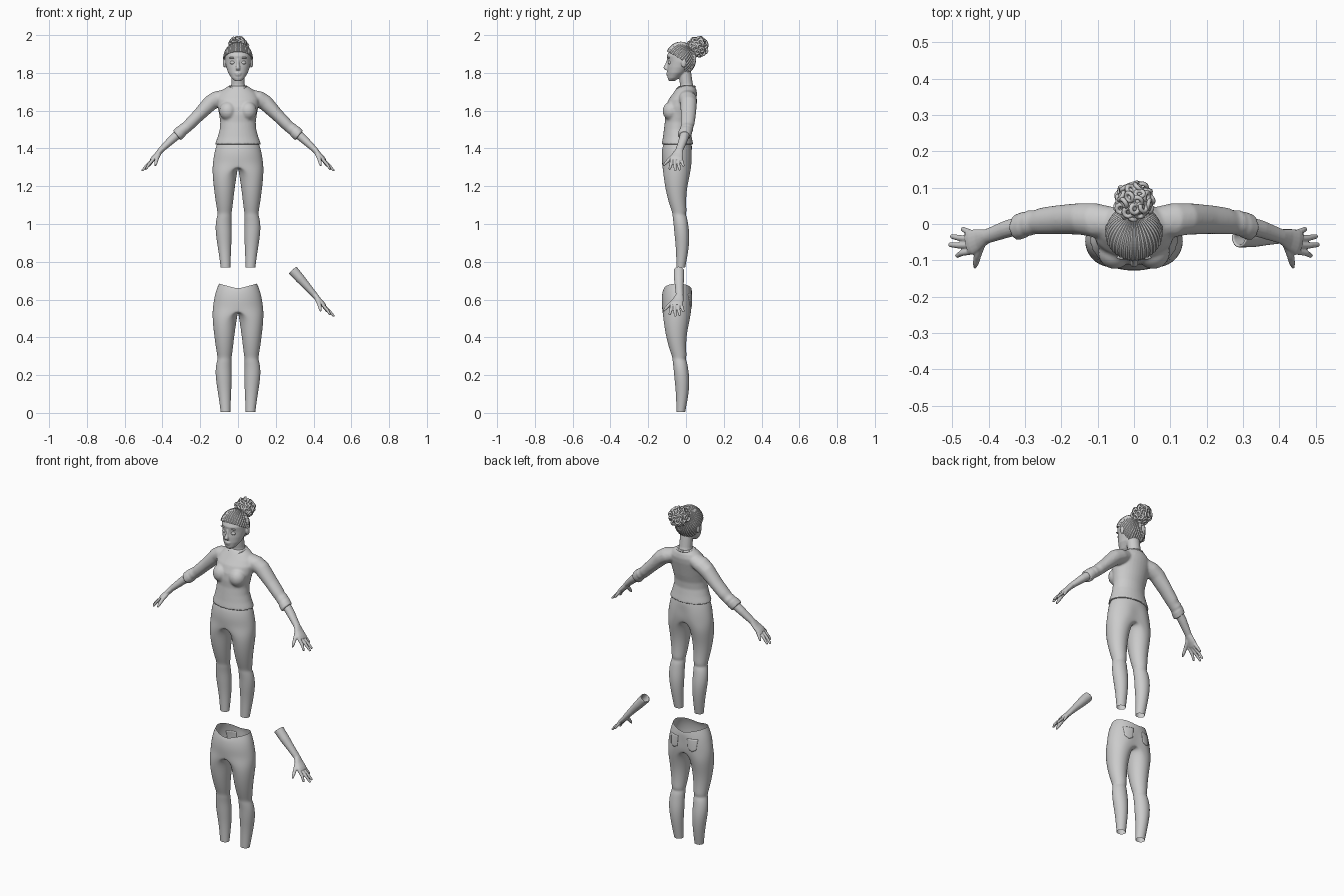
import bpy, bmesh, math, random
from mathutils import Vector, Matrix

cube = bpy.data.objects.get("Cube")
if cube:
    bpy.data.objects.remove(cube)
random.seed(4)

clay = bpy.data.materials.new("plain grey")
clay.use_nodes = True
GREY = (0.6, 0.6, 0.6, 1)
clay.diffuse_color = GREY
clay.node_tree.nodes["Principled BSDF"].inputs["Base Color"].default_value = GREY


def finish(bm, name, smooth=True, mirror=False):
    """Turn a bmesh into a named object."""
    bmesh.ops.recalc_face_normals(bm, faces=bm.faces[:])
    for f in bm.faces:
        f.smooth = smooth
    me = bpy.data.meshes.new(name)
    bm.to_mesh(me)
    bm.free()
    me.materials.append(clay)
    ob = bpy.data.objects.new(name, me)
    bpy.context.collection.objects.link(ob)
    if mirror:
        mod = ob.modifiers.new("mirror", 'MIRROR')
        mod.use_clip = True
    return ob


def fuse(ob, voxel, relax):
    """Melt overlapping volumes into one soft skin."""
    mod = ob.modifiers.new("fuse", 'REMESH')
    mod.mode = 'VOXEL'
    mod.voxel_size = voxel
    mod.use_smooth_shade = True
    mod = ob.modifiers.new("relax", 'SMOOTH')
    mod.factor = 0.5
    mod.iterations = relax


def strip(bm, a, b, closed=True):
    n = len(a)
    for i in range(n if closed else n - 1):
        j = (i + 1) % n
        bm.faces.new((a[i], a[j], b[j], b[i]))


def loft(bm, rings):
    for a, b in zip(rings, rings[1:]):
        strip(bm, a, b)
    bm.faces.new(rings[0])
    bm.faces.new(rings[-1])


def oval(bm, z, x0, x1, front, back, count, steps):
    """Points of a level oval, from the front round by +x to the back."""
    cx, cy = (x0 + x1) / 2, (front + back) / 2
    rx, ry = (x1 - x0) / 2, (back - front) / 2
    return [bm.verts.new((cx + rx * math.sin(i * math.tau / steps),
                          cy - ry * math.cos(i * math.tau / steps), z))
            for i in range(count)]


def stack(bm, rows):
    loft(bm, [oval(bm, z, -w, w, f, b, 32, 32) for z, w, f, b in rows])


def tube(bm, rows, side=(0, 1, 0), n=16):
    """Rows of x, y, z, half width along side, half thickness."""
    d = (Vector(rows[-1][:3]) - Vector(rows[0][:3])).normalized()
    u = Vector(side)
    u = (u - d * u.dot(d)).normalized()
    w = d.cross(u)
    rings = []
    for x, y, z, a, b in rows:
        rings.append([bm.verts.new(Vector((x, y, z)) + u * a * math.cos(k * math.tau / n)
                                   + w * b * math.sin(k * math.tau / n)) for k in range(n)])
    loft(bm, rings)


def blob(bm, pos, size):
    m = Matrix.Translation(pos) @ Matrix.Diagonal((*size, 1))
    bmesh.ops.create_uvsphere(bm, u_segments=20, v_segments=12, radius=1, matrix=m)


def torus(bm, matrix, big, small, n=12, m=6):
    rings = []
    for i in range(n):
        a = i * math.tau / n
        rings.append([bm.verts.new(matrix @ Vector((
            (big + small * math.cos(j * math.tau / m)) * math.cos(a),
            (big + small * math.cos(j * math.tau / m)) * math.sin(a),
            small * math.sin(j * math.tau / m)))) for j in range(m)])
    for i in range(n):
        strip(bm, rings[i], rings[(i + 1) % n])


# Trousers: half a pelvis that splits into one leg, then mirrored
HIPS = [(1.45, .103, -.118, .03), (1.41, .12, -.126, .034),
        (1.365, .13, -.132, .04), (1.32, .137, -.128, .04)]
LEG = [(1.27, .004, .137, -.122, .025), (1.18, .018, .128, -.11, .003),
       (1.10, .027, .116, -.088, .001), (1.065, .032, .11, -.075, .004),
       (1.05, .035, .108, -.072, -.002), (1.035, .033, .113, -.071, .006),
       (1.0, .034, .12, -.066, .012), (.945, .032, .119, -.062, .02),
       (.87, .036, .106, -.053, .016), (.77, .04, .092, -.051, -.004)]


def trousers(name, drop):
    bm = bmesh.new()
    prev = None
    for z, w, f, b in HIPS:
        arc = oval(bm, z, -w, w, f, b, 9, 16)
        arc[0].co.x = arc[-1].co.x = 0
        if z > 1.43:
            for v in arc:
                v.co.z -= 0.028 * (1 - abs(v.co.x) / w)
        elif z < 1.38:
            arc[-1].co.y -= 0.014
        if prev:
            strip(bm, prev, arc, False)
        prev = arc
    front, back = prev[0].co.y, prev[-1].co.y
    for j in range(1, 8):
        t = j * math.pi / 8
        y = (front + back) / 2 + (back - front) / 2 * math.cos(t)
        prev.append(bm.verts.new((0, y, 1.32 - 0.02 * math.sin(t))))
    for z, x0, x1, f, b in LEG:
        ring = oval(bm, z, x0, x1, f, b, 16, 16)
        strip(bm, prev, ring)
        prev = ring
    bmesh.ops.translate(bm, verts=bm.verts[:], vec=(0, 0, -drop))
    ob = finish(bm, name, mirror=True)
    ob.modifiers.new("soften", 'SUBSURF').levels = 2
    ob.modifiers["soften"].render_levels = 2
    return ob


trousers("worn_trousers", 0)
spare = trousers("spare_trousers", 0.765)

# Back pockets laid on the spare trousers
bm = bmesh.new()
bmesh.ops.create_grid(bm, x_segments=8, y_segments=8, size=0.026)
for v in bm.verts:
    x, h = v.co.x, v.co.y
    tip = 0.012 * (1 - abs(x) / 0.026) if h < 0 else 0
    v.co = (x * (1 + h * 4) + 0.058, 0.07, 0.6 + h * 1.15 - tip)
pockets = finish(bm, "back_pockets", mirror=True)
mod = pockets.modifiers.new("lay", 'SHRINKWRAP')
mod.target = spare
mod.wrap_method = 'PROJECT'
mod.use_project_x = mod.use_project_z = False
mod.use_project_y = True
mod.use_negative_direction = True
mod.use_positive_direction = False
mod.offset = 0.002
pockets.modifiers.new("cloth", 'SOLIDIFY').thickness = 0.003

# Shirt: torso, bust and sleeves fused together
bm = bmesh.new()
stack(bm, [(1.422, .122, -.129, .038), (1.46, .108, -.122, .03), (1.50, .097, -.117, .023),
           (1.54, .094, -.112, .026), (1.58, .1, -.113, .037), (1.62, .108, -.108, .046),
           (1.66, .112, -.092, .055), (1.69, .1, -.07, .059), (1.715, .075, -.053, .054),
           (1.732, .048, -.04, .044)])
for s in (-1, 1):
    blob(bm, (s * .053, -.078, 1.598), (.046, .046, .05))
    sleeve = [(.05, .005, 1.685, .04, .035), (.105, .01, 1.665, .048, .044),
              (.147, .014, 1.64, .044, .042), (.21, .012, 1.575, .04, .034),
              (.255, .008, 1.53, .037, .032), (.272, .005, 1.513, .033, .03),
              (.288, .003, 1.502, .036, .032), (.296, 0, 1.495, .033, .03),
              (.301, -.002, 1.49, .037, .034), (.324, -.01, 1.468, .036, .033)]
    tube(bm, [(s * r[0], *r[1:]) for r in sleeve])
fuse(finish(bm, "shirt"), 0.006, 4)

# Collar band with a small notch at the front
bm = bmesh.new()
torus(bm, Matrix.Translation((0, 0, 1.727)), 0.047, 0.005, 32, 8)
for v in bm.verts:
    if v.co.y < 0:
        v.co.z -= 0.03 * max(0, 1 - abs(v.co.x) / 0.045)
        v.co.y *= 1.1
finish(bm, "collar")


# Hands with forearm, palm and five fingers
def hand(name, forearm, drop, mirror):
    bm = bmesh.new()
    palm = [(.405, -.034, 1.395, .02, .016), (.428, -.043, 1.367, .03, .014),
            (.447, -.05, 1.348, .035, .013), (.459, -.052, 1.337, .032, .009)]
    tube(bm, forearm + palm)
    # base y, bend x y z, tip x y z
    fingers = [(-.026, .462, -.019, 1.322, .475, -.014, 1.304),
               (-.042, .482, -.038, 1.31, .505, -.034, 1.284),
               (-.059, .485, -.059, 1.308, .51, -.057, 1.28),
               (-.075, .474, -.08, 1.313, .49, -.087, 1.288)]
    for y, bx, by, bz, tx, ty, tz in fingers:
        tube(bm, [(.444, y, 1.347, .009, .009), (bx, by, bz, .0085, .008),
                  (tx - .004, ty, tz + .004, .007, .006), (tx, ty, tz, .004, .003)], n=10)
    tube(bm, [(.418, -.05, 1.375, .013, .012), (.43, -.085, 1.345, .011, .01),
              (.435, -.108, 1.322, .009, .008), (.438, -.121, 1.308, .004, .004)],
         side=(1, 0, 1), n=10)
    bmesh.ops.translate(bm, verts=bm.verts[:], vec=(0, 0, -drop))
    ob = finish(bm, name, mirror=mirror)
    fuse(ob, 0.003, 3)


hand("worn_hands", [(.28, .004, 1.508, .027, .026), (.35, -.014, 1.447, .024, .022)], 0, True)
hand("spare_hand", [(.325, -.037, 1.485, .015, .015), (.289, -.037, 1.526, .021, .021),
                    (.289, -.037, 1.526, .028, .028), (.33, -.037, 1.48, .027, .025),
                    (.37, -.036, 1.435, .022, .02)], 0.77, False)

# Head, neck, nose, lips and ears
bm = bmesh.new()
stack(bm, [(1.757, .016, -.092, -.06), (1.772, .034, -.097, -.035), (1.80, .052, -.099, 0),
           (1.83, .062, -.099, .028), (1.86, .068, -.096, .042), (1.89, .068, -.101, .042),
           (1.92, .06, -.088, .035), (1.94, .042, -.07, .02), (1.95, .025, -.05, 0)])
tube(bm, [(0, .004, 1.70, .045, .045), (0, .002, 1.74, .034, .036),
          (0, -.008, 1.81, .034, .036)])
tube(bm, [(0, -.095, 1.872, .006, .006), (0, -.102, 1.845, .007, .008),
          (0, -.109, 1.826, .012, .011), (0, -.106, 1.815, .01, .008)], side=(1, 0, 0))
blob(bm, (0, -.098, 1.798), (.018, .007, .005))
blob(bm, (0, -.097, 1.789), (.015, .007, .005))
for s in (-1, 1):
    blob(bm, (s * .072, -.012, 1.852), (.008, .014, .024))
fuse(finish(bm, "head"), 0.004, 2)

# Eyes and brows
bm = bmesh.new()
for s in (-1, 1):
    blob(bm, (s * .028, -.084, 1.854), (.014, .012, .01))
finish(bm, "eyes")
bm = bmesh.new()
for s in (-1, 1):
    blob(bm, (s * .03, -.092, 1.88), (.018, .006, .004))
finish(bm, "brows")


# Combed hair: ridged strands running from the bun to the hairline
def hairline(y):
    if y > 0:
        return 1.80
    return 1.80 - 3.5 * y if y > -.02 else 1.86 - .55 * y


bm = bmesh.new()
turn = Matrix.Rotation(math.radians(-45), 3, 'X')
centre = Vector((0, -.028, 1.875))
strands, steps = 80, 16


def scalp(phi, theta, grow=1):
    p = turn @ Vector((math.sin(theta) * math.cos(phi), math.sin(theta) * math.sin(phi),
                       math.cos(theta)))
    return centre + Vector((p.x * .077, p.y * .08, p.z * .088)) * grow


columns = []
for i in range(strands):
    phi, end = i * math.tau / strands, 0.2
    while end < 3 and scalp(phi, end).z > hairline(scalp(phi, end).y):
        end += 0.02
    columns.append([bm.verts.new(scalp(phi, 0.15 + (end - 0.15) * k / steps,
                                       1.025 if i % 2 else 0.99)) for k in range(steps + 1)])
for i in range(strands):
    strip(bm, columns[i], columns[(i + 1) % strands], False)
hair = finish(bm, "combed_hair", smooth=False)
hair.modifiers.new("thickness", 'SOLIDIFY').thickness = 0.006

# Curly bun: a core covered with tilted curls
bm = bmesh.new()
core = Vector((0, .063, 1.938))
blob(bm, core, (.044, .044, .044))
curls = 44
for i in range(curls):
    h = 1 - 2 * (i + 0.5) / curls
    a = i * 2.4
    out = Vector((math.cos(a) * math.sqrt(1 - h * h), math.sin(a) * math.sqrt(1 - h * h), h))
    tilt = Vector([random.uniform(-.7, .7) for _ in range(3)])
    aim = (out + tilt).to_track_quat('Z', 'Y').to_matrix().to_4x4()
    torus(bm, Matrix.Translation(core + out * 0.046) @ aim, 0.012, 0.0065)
finish(bm, "hair_bun")
